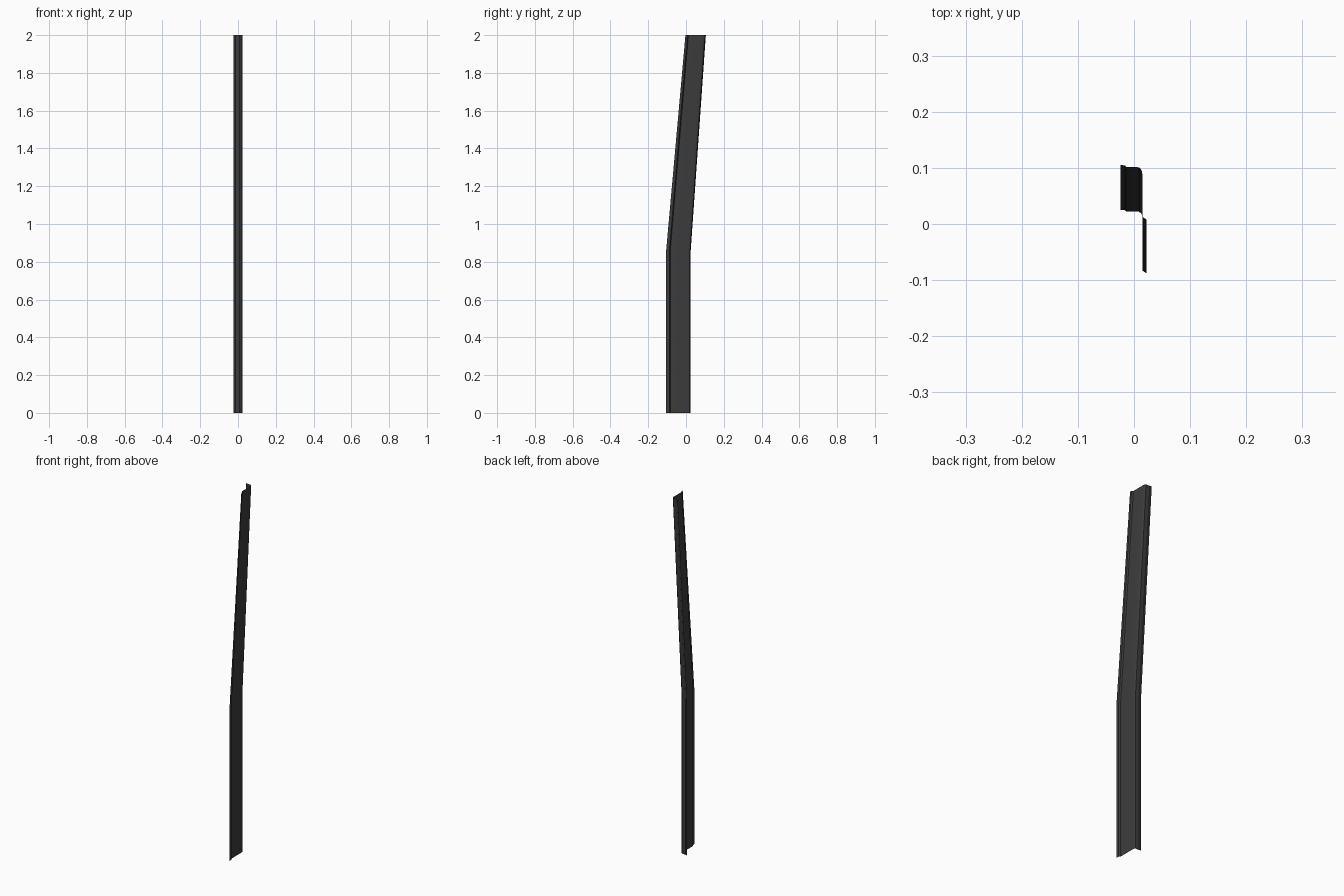
import bpy, bmesh
from math import radians

if "Cube" in bpy.data.objects:
    bpy.data.objects.remove(bpy.data.objects["Cube"])

# Pressed-sheet angle section (x, y): thin lip, jog, web, rounded corner, back flange
LOWER = [(0.0225, -0.105), (0.0225, -0.088), (0.015, -0.083), (0.015, 0.011),
         (0.0135, 0.018), (0.009, 0.022), (-0.014, 0.0225), (-0.016, 0.0245), (-0.024, 0.025)]
UPPER = [(0.0225, -0.003), (0.0225, 0.008), (0.015, 0.013), (0.015, 0.088),
         (0.0135, 0.096), (0.009, 0.101), (-0.014, 0.102), (-0.016, 0.1045), (-0.024, 0.105)]
BEND_Z, TOP_Z = 0.86, 2.0


def section(z):
    """Straight below the bend, leaning and tapering above it."""
    t = max(0.0, (z - BEND_Z) / (TOP_Z - BEND_Z))
    return [(a[0] + (b[0] - a[0]) * t, a[1] + (b[1] - a[1]) * t, z)
            for a, b in zip(LOWER, UPPER)]


# Loft the sections into one open sheet
bm = bmesh.new()
rings = [[bm.verts.new(p) for p in section(z)]
         for z in (0.0, 0.83, BEND_Z, 0.89, TOP_Z)]
for low, high in zip(rings, rings[1:]):
    for i in range(len(low) - 1):
        bm.faces.new((low[i], low[i + 1], high[i + 1], high[i]))
mesh = bpy.data.meshes.new("pillar_trim")
bm.to_mesh(mesh)
bm.free()
pillar = bpy.data.objects.new("pillar_trim", mesh)
bpy.context.collection.objects.link(pillar)

# Dark finish
mat = bpy.data.materials.new("dark_trim")
mat.diffuse_color = (0.045, 0.045, 0.045, 1)
mat.use_nodes = True
mat.node_tree.nodes["Principled BSDF"].inputs["Base Color"].default_value = mat.diffuse_color
mesh.materials.append(mat)

# Soft corner, crisp jogs
bpy.context.view_layer.objects.active = pillar
pillar.select_set(True)
bpy.ops.object.shade_smooth_by_angle(angle=radians(40))
